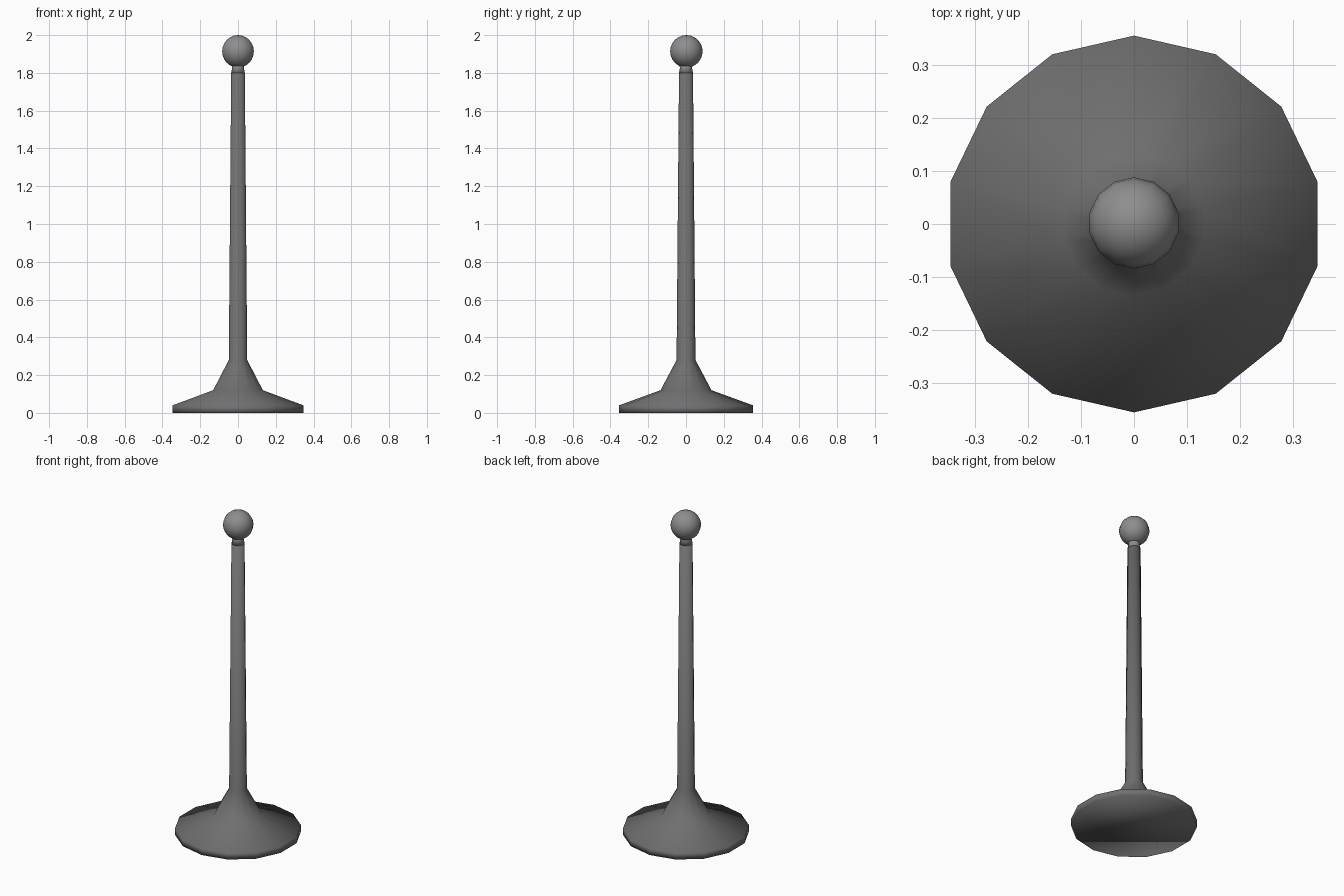
import bpy
from math import sin, cos, pi

SIDES = 14

cube = bpy.data.objects.get("Cube")
if cube:
    bpy.data.objects.remove(cube, do_unlink=True)


def make_material(name, value):
    mat = bpy.data.materials.new(name)
    mat.use_nodes = True
    colour = (value, value, value, 1)
    mat.diffuse_color = colour
    mat.node_tree.nodes["Principled BSDF"].inputs["Base Color"].default_value = colour
    return mat


def lathe(name, profile, mat, y=0):
    """Turn (radius, height) points about z; zero radius makes a pole, open ends are capped."""
    verts, faces, rings = [], [], []
    for r, z in profile:
        count = SIDES if r > 0 else 1
        start = len(verts)
        for i in range(count):
            a = pi / 2 + 2 * pi * i / SIDES
            verts.append((r * cos(a), y + r * sin(a), z))
        rings.append([start + i % count for i in range(SIDES)])
    for low, high in zip(rings, rings[1:]):
        for i in range(SIDES):
            j = (i + 1) % SIDES
            quad = (low[i], low[j], high[j], high[i])
            faces.append(tuple(dict.fromkeys(quad)))
    if profile[0][0] > 0:
        faces.append(rings[0][::-1])
    if profile[-1][0] > 0:
        faces.append(rings[-1])
    mesh = bpy.data.meshes.new(name)
    mesh.from_pydata(verts, [], faces)
    mesh.materials.append(mat)
    mesh.shade_smooth()
    obj = bpy.data.objects.new(name, mesh)
    bpy.context.collection.objects.link(obj)
    return obj


dark = make_material("dark grey", 0.16)
light = make_material("light grey", 0.27)

# Flared foot running up into the tapered pole
lathe("base_and_pole", [(0.355, 0), (0.355, 0.04), (0.135, 0.12), (0.05, 0.28),
                        (0.037, 1.8)], dark)

# Narrow collar under the ball
lathe("collar", [(0.037, 1.8), (0.032, 1.825), (0.036, 1.85)], light)

# Ball finial
R, STEPS = 0.086, 12
ball = [(R * sin(pi * k / STEPS) if 0 < k < STEPS else 0, 1.914 - R * cos(pi * k / STEPS))
        for k in range(STEPS + 1)]
lathe("ball", ball, light, 0.002)
